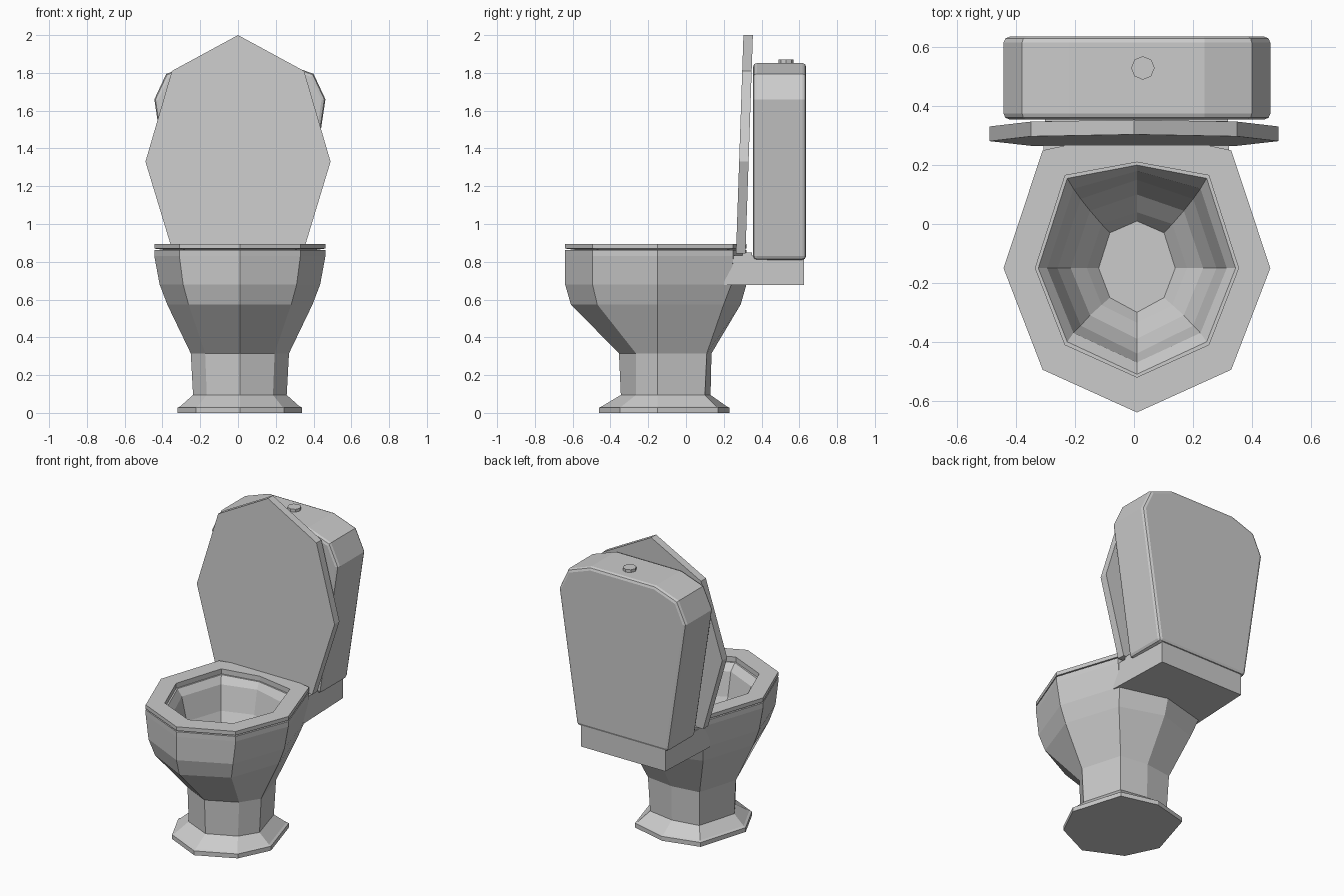
import bpy, bmesh, math

if "Cube" in bpy.data.objects:
    bpy.data.objects.remove(bpy.data.objects["Cube"])

CX = 0.01     # bowl and tank axis
YM = -0.15    # widest line of the bowl


def make_object(name, bm):
    bmesh.ops.recalc_face_normals(bm, faces=bm.faces)
    me = bpy.data.meshes.new(name)
    bm.to_mesh(me)
    bm.free()
    ob = bpy.data.objects.new(name, me)
    bpy.context.collection.objects.link(ob)
    return ob


def octagon(z, hw, front, front_side, back_side, back):
    """Egg-shaped eight-point ring."""
    d = hw * 0.707
    return [(CX, front, z), (CX + d, front_side, z), (CX + hw, YM, z), (CX + d, back_side, z),
            (CX, back, z), (CX - d, back_side, z), (CX - hw, YM, z), (CX - d, front_side, z)]


def loft(name, rings, closed=False):
    """Skin successive rings; close into a loop or cap both ends."""
    bm = bmesh.new()
    loops = [[bm.verts.new(p) for p in r] for r in rings]
    n = len(loops[0])
    pairs = list(zip(loops, loops[1:]))
    if closed:
        pairs.append((loops[-1], loops[0]))
    else:
        bm.faces.new(loops[0])
        bm.faces.new(loops[-1])
    for a, b in pairs:
        for i in range(n):
            j = (i + 1) % n
            bm.faces.new((a[i], a[j], b[j], b[i]))
    return make_object(name, bm)


def mirrored(half, cx):
    """Complete a right-hand half profile around x = cx."""
    return [(cx + x, z) for x, z in half] + [(cx - x, z) for x, z in reversed(half) if x > 0]


# pedestal, bowl exterior and basin
loft("bowl", [octagon(*r) for r in (
    (0.000, 0.33, -0.46, -0.35, 0.17, 0.23),
    (0.028, 0.33, -0.46, -0.35, 0.17, 0.23),
    (0.035, 0.315, -0.445, -0.34, 0.16, 0.215),
    (0.095, 0.248, -0.345, -0.265, 0.10, 0.13),
    (0.315, 0.26, -0.355, -0.265, 0.11, 0.135),
    (0.575, 0.385, -0.61, -0.47, 0.20, 0.29),
    (0.680, 0.425, -0.64, -0.495, 0.24, 0.32),
    (0.830, 0.453, -0.64, -0.495, 0.25, 0.32),
    (0.863, 0.453, -0.64, -0.495, 0.25, 0.32),
    (0.863, 0.335, -0.51, -0.40, 0.155, 0.20),
    (0.820, 0.305, -0.47, -0.37, 0.12, 0.18),
    (0.670, 0.27, -0.44, -0.345, 0.085, 0.15),
    (0.570, 0.225, -0.39, -0.31, 0.045, 0.10),
    (0.510, 0.17, -0.335, -0.275, 0.0, 0.04),
    (0.460, 0.13, -0.30, -0.25, -0.03, 0.01))])

# seat ring
outer = (0.453, -0.64, -0.495, 0.25, 0.32)
inner = (0.345, -0.52, -0.41, 0.165, 0.21)
loft("seat", [octagon(0.87, *outer), octagon(0.895, *outer),
              octagon(0.895, *inner), octagon(0.855, *inner)], closed=True)

# shelf joining bowl and tank
plan = [(-0.31, 0.2), (0.325, 0.2), (0.31, 0.625), (-0.29, 0.625)]
loft("tank_shelf", [[(x, y, z) for x, y in plan] for z in (0.677, 0.832)])

# tank: tapered profile extruded front to back
tank_half = [(0.325, 0.81), (0.453, 1.66), (0.39, 1.795), (0.23, 1.852)]
tank = loft("tank", [[(x, y, z) for x, z in mirrored(tank_half, CX)] for y in (0.355, 0.636)])
bev = tank.modifiers.new("bevel", 'BEVEL')
bev.width = 0.02
bev.segments = 2
bev.limit_method = 'ANGLE'
bev.angle_limit = math.radians(70)

# raised lid, leaning slightly back
lid_half = [(0.343, 0.845), (0.49, 1.33), (0.35, 1.81), (0.0, 2.0)]
loft("lid", [[(x, y + 0.034 * (z - 0.85), z) for x, z in mirrored(lid_half, 0)]
             for y in (0.265, 0.315)])

# hinge strip
hinge = [(-0.3, 0.30), (0.32, 0.30), (0.32, 0.35), (-0.3, 0.35)]
loft("hinge", [[(x, y, z) for x, y in hinge] for z in (0.825, 0.85)])

# flush button
ring = [(0.03 + 0.04 * math.cos(i * math.pi / 4), 0.53 + 0.04 * math.sin(i * math.pi / 4))
        for i in range(8)]
loft("flush_button", [[(x, y, z) for x, y in ring] for z in (1.84, 1.87)])
